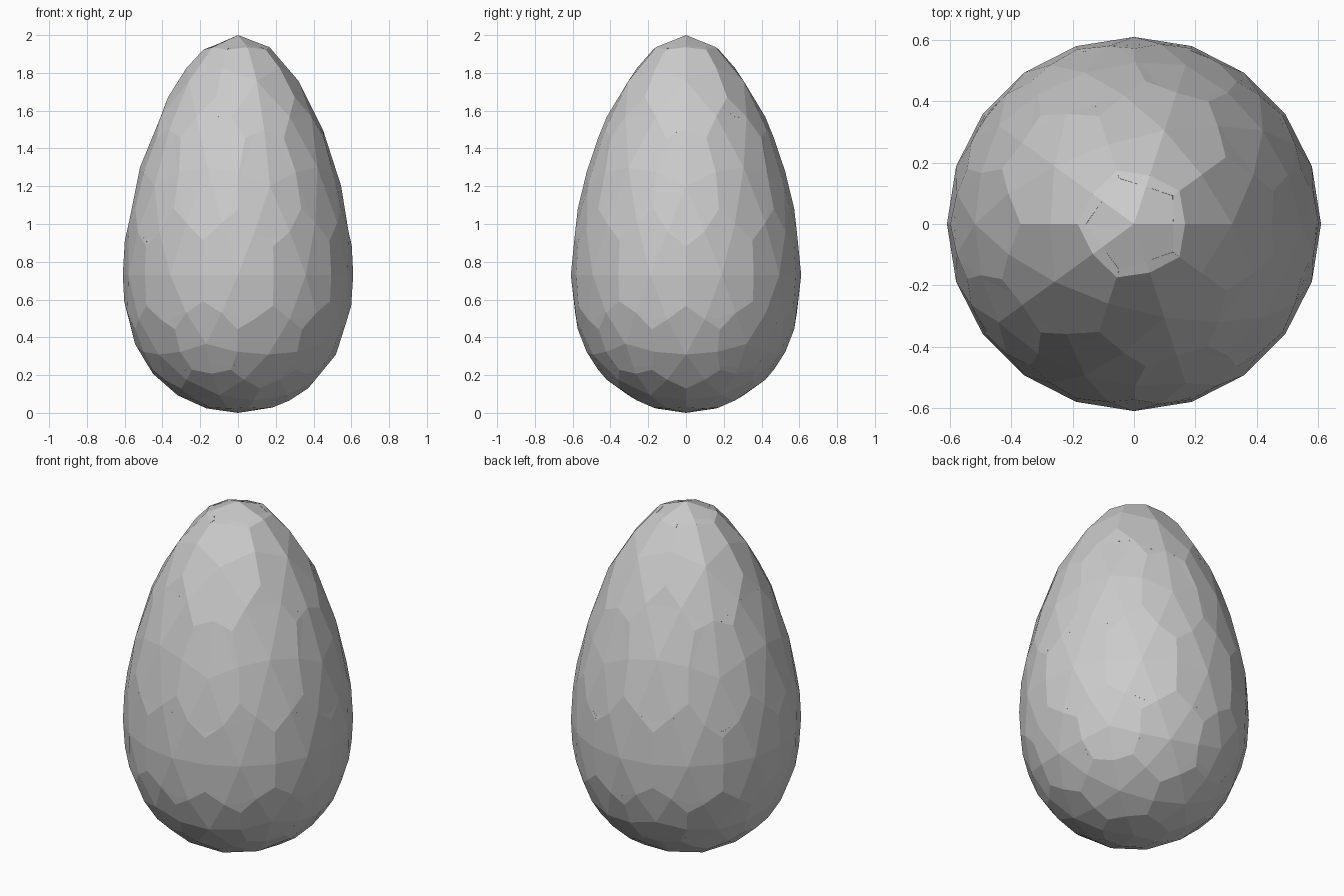
import bpy, bmesh, math
from mathutils import Vector

if "Cube" in bpy.data.objects:
    bpy.data.objects.remove(bpy.data.objects["Cube"])

RADIUS = 0.61


def egg(p):
    """Map a unit-sphere point onto the egg."""
    c = p.z
    return Vector((p.x * RADIUS, p.y * RADIUS,
                   0.73 + 0.92 * c + 0.27 * c * c + 0.08 * c ** 3))


# seam corner adjustment: (min height, max height, new height, new angle from nearest axis)
SHIFTS = [(0.90, 1.00, 0.966, None), (0.75, 0.90, 0.735, None),
          (0.55, 0.75, 0.668, 6.3), (0.27, 0.50, 0.27, 25.0),
          (-0.50, -0.27, -0.28, 20.0), (-0.75, -0.55, -0.61, 16.5)]


def seam_corner(p):
    """Shift a sphere-face centre to where the seams of the egg meet."""
    p = p.normalized()
    c, az = p.z, math.degrees(math.atan2(p.y, p.x))
    base = 0 if c > 0 else 36
    axis = base + 72 * round((az - base) / 72)
    off = az - axis
    if 0 < c < 0.27:
        c = 0.19 if abs(off) < 10 else 0.245
    else:
        for lo, hi, new, angle in SHIFTS:
            if lo < c < hi:
                c = new
                if angle is not None:
                    off = math.copysign(angle, off)
                break
    a, r = math.radians(axis + off), math.sqrt(1 - c * c)
    return Vector((r * math.cos(a), r * math.sin(a), c))


# Faceted sphere of kite faces, from a 42-point icosphere
ico = bmesh.new()
bmesh.ops.create_icosphere(ico, subdivisions=2, radius=1)
ball = bmesh.new()
for f in ico.faces:
    v = [x.co.normalized() for x in f.verts]
    mid = (v[0] + v[1] + v[2]).normalized()
    for i in range(3):
        a, b, d = v[i], v[(i + 1) % 3], v[i - 1]
        kite = [a, (a + b).normalized(), mid, (a + d).normalized()]
        ball.faces.new([ball.verts.new(q) for q in kite])
bmesh.ops.remove_doubles(ball, verts=ball.verts, dist=1e-4)

# Shell pieces, one for each icosphere point
for n, v in enumerate(ico.verts):
    axis = v.co.normalized()
    u = axis.orthogonal().normalized()
    w = axis.cross(u)
    corners = [seam_corner(f.calc_center_median()) for f in
               sorted(v.link_faces, key=lambda f: math.atan2(
                   f.calc_center_median().dot(w), f.calc_center_median().dot(u)))]
    piece = ball.copy()
    far = [f for f in piece.faces if f.calc_center_median().dot(axis) < 0.2]
    bmesh.ops.delete(piece, geom=far, context='FACES')
    for i, a in enumerate(corners):
        b = corners[(i + 1) % len(corners)]
        bmesh.ops.bisect_plane(
            piece, geom=piece.verts[:] + piece.edges[:] + piece.faces[:],
            dist=1e-5, plane_co=(0, 0, 0), plane_no=-a.cross(b).normalized(),
            clear_outer=True)
    for p in piece.verts:
        p.co = egg(p.co)
    for f in piece.faces:
        f.normal_update()
        if f.normal.dot(f.calc_center_median() - Vector((0, 0, 0.8))) < 0:
            f.normal_flip()
    mesh = bpy.data.meshes.new(f"shell_piece_{n + 1}")
    piece.to_mesh(mesh)
    piece.free()
    ob = bpy.data.objects.new(mesh.name, mesh)
    bpy.context.collection.objects.link(ob)
    thick = ob.modifiers.new("thickness", 'SOLIDIFY')
    thick.thickness = 0.03
    thick.offset = -1
ico.free()
ball.free()
